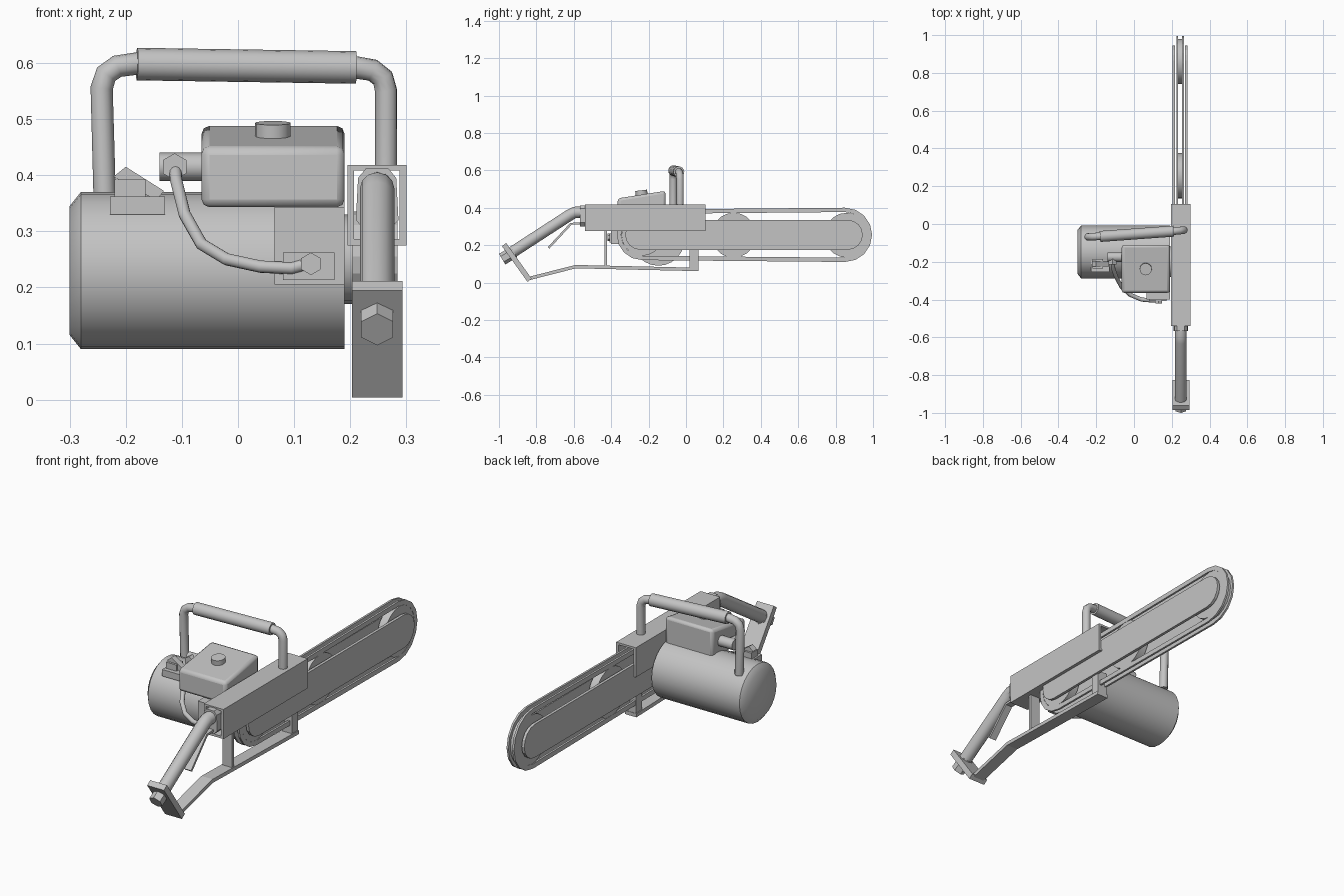
import bpy, bmesh, math
from mathutils import Vector

if "Cube" in bpy.data.objects:
    bpy.data.objects.remove(bpy.data.objects["Cube"], do_unlink=True)

GREY = (0.55, 0.55, 0.55, 1)
mat = bpy.data.materials.new("plain grey")
mat.use_nodes = True
mat.diffuse_color = GREY
mat.node_tree.nodes["Principled BSDF"].inputs["Base Color"].default_value = GREY


def add(name, mesh, smooth=False, bevel=0, segments=2):
    """Link a mesh, give it the material and optional bevel and smoothing."""
    mesh.materials.clear()
    mesh.materials.append(mat)
    ob = bpy.data.objects.new(name, mesh)
    bpy.context.collection.objects.link(ob)
    if bevel:
        m = ob.modifiers.new("edge", "BEVEL")
        m.width, m.segments, m.limit_method = bevel, segments, "ANGLE"
    if smooth:
        bpy.ops.object.select_all(action="DESELECT")
        ob.select_set(True)
        bpy.context.view_layer.objects.active = ob
        bpy.ops.object.shade_smooth_by_angle(angle=math.radians(40))
    return ob


def finish(name, bm, **kw):
    bmesh.ops.recalc_face_normals(bm, faces=bm.faces)
    mesh = bpy.data.meshes.new(name)
    bm.to_mesh(mesh)
    bm.free()
    return add(name, mesh, **kw)


def place(p, t, axis):
    return (t, p[0], p[1]) if axis == "x" else (p[0], t, p[1])


def thicken(bm, t0, t1, axis):
    geo = bmesh.ops.extrude_face_region(bm, geom=bm.faces[:])["geom"]
    shift = Vector(place((0, 0), t1 - t0, axis))
    for v in geo:
        if isinstance(v, bmesh.types.BMVert):
            v.co += shift


def prism(name, points, t0, t1, axis="x", **kw):
    bm = bmesh.new()
    bm.faces.new([bm.verts.new(place(p, t0, axis)) for p in points])
    thicken(bm, t0, t1, axis)
    return finish(name, bm, **kw)


def box(name, x, y, z, **kw):
    return prism(name, [(y[0], z[0]), (y[1], z[0]), (y[1], z[1]), (y[0], z[1])], *x, **kw)


def band(name, outer, inner, t0, t1, axis="x", closed=True, **kw):
    bm = bmesh.new()
    a, b = [[bm.verts.new(place(p, t0, axis)) for p in row] for row in (outer, inner)]
    for i in range(len(a) if closed else len(a) - 1):
        j = (i + 1) % len(a)
        bm.faces.new((a[i], a[j], b[j], b[i]))
    thicken(bm, t0, t1, axis)
    return finish(name, bm, **kw)


def strip(name, path, thick, x0, x1):
    """Bent flat bar following a side-on path."""
    pts = [Vector(p) for p in path]
    sides = ([], [])
    for i, p in enumerate(pts):
        d = (pts[min(i + 1, len(pts) - 1)] - pts[max(i - 1, 0)]).normalized()
        n = Vector((-d.y, d.x)) * thick / 2
        sides[0].append(p + n)
        sides[1].append(p - n)
    return band(name, *sides, x0, x1, closed=False)


def rod(name, a, b, r, n=16, **kw):
    a, b = Vector(a), Vector(b)
    bm = bmesh.new()
    bmesh.ops.create_cone(bm, cap_ends=True, segments=n, radius1=r, radius2=r,
                          depth=(b - a).length)
    turn = (b - a).to_track_quat("Z", "Y")
    for v in bm.verts:
        v.co = turn @ v.co + (a + b) / 2
    return finish(name, bm, **kw)


def tube(name, path, r):
    """Round pipe swept along a path."""
    cu = bpy.data.curves.new(name, "CURVE")
    cu.dimensions = "3D"
    cu.bevel_depth, cu.bevel_resolution, cu.use_fill_caps = r, 4, True
    sp = cu.splines.new("POLY")
    sp.points.add(len(path) - 1)
    for p, q in zip(sp.points, path):
        p.co = (*q, 1)
    tmp = bpy.data.objects.new(name + "_path", cu)
    mesh = bpy.data.meshes.new_from_object(tmp)
    bpy.data.objects.remove(tmp)
    return add(name, mesh, smooth=True)


def capsule(y0, r0, y1, r1, z, n=8):
    pts = []
    for y, r, start in ((y1, r1, -90), (y0, r0, 90)):
        for i in range(n + 1):
            t = math.radians(start + 180 * i / n)
            pts.append((y + r * math.cos(t), z + r * math.sin(t)))
    return pts


def rect(x0, x1, z0, z1):
    return [(x0, z0), (x1, z0), (x1, z1), (x0, z1)]


# Engine
rod("engine_drum", (0.19, -0.148, 0.23), (-0.28, -0.148, 0.23), 0.14, 24, smooth=True)
bm = bmesh.new()
bmesh.ops.create_cone(bm, cap_ends=True, segments=24, radius1=0.14, radius2=0.115, depth=0.02)
for v in bm.verts:
    v.co = (-0.29 - v.co.z, v.co.y - 0.148, v.co.x + 0.23)
finish("engine_drum_end", bm, smooth=True)
rod("drive_hub", (0.19, -0.2, 0.25), (0.215, -0.2, 0.25), 0.08, 16, smooth=True)

# Fuel tank with sloped top, and its cap
prism("fuel_tank", [(-0.365, 0.343), (-0.11, 0.343), (-0.11, 0.49), (-0.365, 0.45)],
      -0.065, 0.19, bevel=0.014, smooth=True)
rod("tank_cap", (0.062, -0.235, 0.45), (0.062, -0.24, 0.493), 0.032, 16, smooth=True)

# Side block, fuel inlet and hose
box("side_block", (0.065, 0.19), (-0.4, -0.2), (0.205, 0.343))
box("hose_plate", (0.08, 0.172), (-0.408, -0.4), (0.213, 0.262))
rod("inlet_pipe", (-0.14, -0.175, 0.415), (-0.06, -0.175, 0.415), 0.025, smooth=True)
rod("inlet_nut", (-0.113, -0.17, 0.415), (-0.113, -0.215, 0.415), 0.024, 6)
rod("outlet_nut", (0.13, -0.4, 0.242), (0.13, -0.42, 0.242), 0.02, 6)
tube("fuel_hose", [(-0.112, -0.2, 0.412), (-0.11, -0.235, 0.39), (-0.095, -0.28, 0.33),
                   (-0.065, -0.335, 0.277), (-0.02, -0.375, 0.25), (0.04, -0.4, 0.237),
                   (0.095, -0.405, 0.234), (0.135, -0.405, 0.245)], 0.011)

# Choke lever
box("lever_base", (-0.228, -0.13), (-0.255, -0.17), (0.33, 0.362))
box("lever_block", (-0.22, -0.165), (-0.235, -0.185), (0.36, 0.392))
prism("lever", [(-0.222, 0.397), (-0.145, 0.355), (-0.132, 0.372), (-0.2, 0.415)],
      -0.225, -0.195, axis="y")

# Hollow housing and handle collar
band("housing", rect(0.195, 0.3, 0.275, 0.418), rect(0.207, 0.288, 0.286, 0.408),
     -0.54, 0.105, axis="y")
prism("handle_collar", [(0.21, 0.32), (0.228, 0.3), (0.268, 0.3), (0.286, 0.32),
                        (0.282, 0.395), (0.268, 0.412), (0.228, 0.412), (0.214, 0.395)],
      -0.567, -0.5, axis="y")

# Rear handle with end plate, nut and trigger
X = 0.248
tube("rear_handle", [(X, -0.53, 0.375), (X, -0.595, 0.375), (X, -0.62, 0.362),
                     (X, -0.95, 0.148)], 0.031)
strip("handle_end_plate", [(-0.973, 0.203), (-0.836, 0.012)], 0.028, 0.203, 0.293)
rod("handle_nut", (X, -0.92, 0.163), (X, -0.983, 0.125), 0.033, 6)
strip("trigger", [(-0.54, 0.317), (-0.615, 0.314), (-0.735, 0.185)], 0.012, 0.23, 0.266)

# Lower guard and its posts
strip("lower_guard", [(-0.838, 0.022), (-0.59, 0.085), (0.068, 0.07)], 0.018, 0.218, 0.278)
box("guard_post_front", (0.222, 0.274), (-0.437, -0.422), (0.08, 0.28))
box("guard_post_back", (0.222, 0.274), (0.02, 0.066), (0.07, 0.19))

# Top carrying handle and grip
tube("carry_handle", [(-0.237, -0.068, 0.34), (-0.243, -0.068, 0.555), (-0.235, -0.068, 0.58),
                      (-0.215, -0.067, 0.594), (-0.18, -0.065, 0.599), (0.21, -0.038, 0.592),
                      (0.24, -0.035, 0.587), (0.258, -0.033, 0.573), (0.264, -0.032, 0.55),
                      (0.264, -0.032, 0.41)], 0.02)
rod("carry_grip", (-0.18, -0.066, 0.598), (0.21, -0.038, 0.592), 0.029, smooth=True)

# Guide bar: twin side plates, twin chain rails and rollers between them
plate = capsule(-0.245, 0.08, 0.865, 0.08, 0.255)
rail_outer = capsule(-0.235, 0.135, 0.85, 0.145, 0.255)
rail_inner = capsule(-0.235, 0.112, 0.85, 0.122, 0.255)
for side, s in (("left", 1), ("right", -1)):
    mid = 0.244
    prism(side + "_bar_plate", plate, mid + s * 0.026, mid + s * 0.04)
    band(side + "_chain_rail", rail_outer, rail_inner, mid + s * 0.01, mid + s * 0.02)
for label, y, r in (("rear", -0.235, 0.11), ("middle", 0.255, 0.12), ("nose", 0.86, 0.12)):
    rod(label + "_roller", (0.225, y, 0.253), (0.263, y, 0.253), r, 20, smooth=True)
